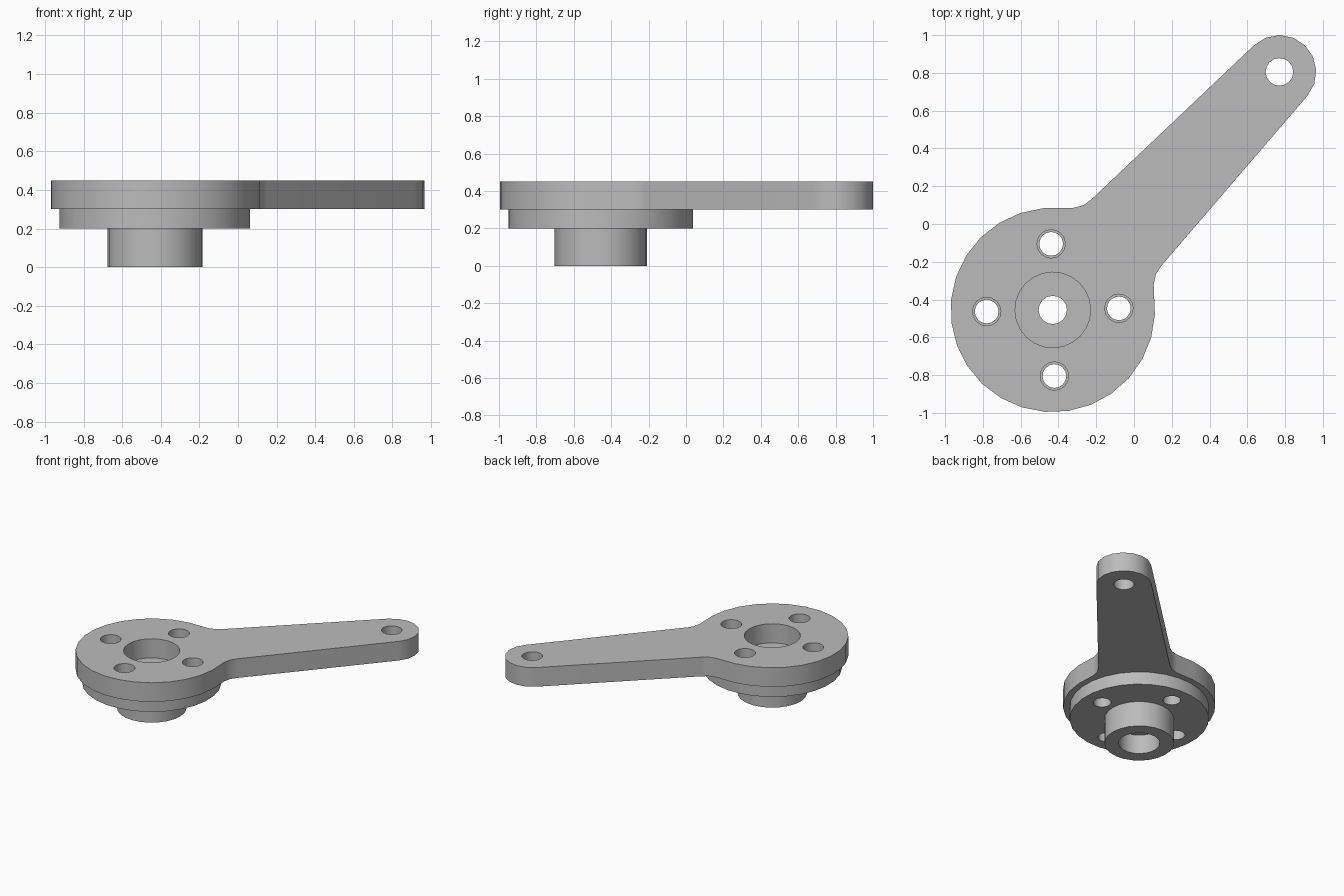
import bpy, bmesh
from math import sin, cos, radians, pi
from mathutils import Matrix

cube = bpy.data.objects.get("Cube")
if cube:
    bpy.data.objects.remove(cube)

HUB = Matrix.Translation((-0.43, -0.455, 0)) @ Matrix.Rotation(radians(46.4), 4, 'Z')
ARM = 1.74          # hub centre to tip centre
TOP, PLATE, FLANGE = 0.45, 0.3, 0.2

grey = bpy.data.materials.new("plain grey")
grey.use_nodes = True
grey.diffuse_color = (0.5, 0.5, 0.5, 1)
grey.node_tree.nodes["Principled BSDF"].inputs["Base Color"].default_value = (0.5, 0.5, 0.5, 1)


def arc(u, v, r, start, end, n):
    angles = [radians(start + (end - start) * i / n) for i in range(n + 1)]
    return [(u + r * cos(a), v + r * sin(a)) for a in angles]


def prism(name, outline, z0, z1):
    """Extrude a closed outline, drawn along the arm axis, from z0 to z1."""
    bm = bmesh.new()
    face = bm.faces.new([bm.verts.new((u, v, z0)) for u, v in outline])
    side = bmesh.ops.extrude_face_region(bm, geom=[face])["geom"]
    for v in side:
        if isinstance(v, bmesh.types.BMVert):
            v.co.z = z1
    bmesh.ops.recalc_face_normals(bm, faces=bm.faces)
    bm.transform(HUB)
    mesh = bpy.data.meshes.new(name)
    bm.to_mesh(mesh)
    bm.free()
    mesh.materials.append(grey)
    ob = bpy.data.objects.new(name, mesh)
    bpy.context.collection.objects.link(ob)
    return ob


def disc(name, u, v, r, z0, z1, n):
    return prism(name, arc(u, v, r, 0, 360, n)[:-1], z0, z1)


def combine(body, tool, operation):
    mod = body.modifiers.new(operation.lower(), 'BOOLEAN')
    mod.operation, mod.object, mod.solver = operation, tool, 'EXACT'
    bpy.context.view_layer.objects.active = body
    bpy.ops.object.modifier_apply(modifier=mod.name)
    bpy.data.objects.remove(tool)


# Plate: round hub, filleted neck, tapered arm and round tip
neck = [(0.465, 0.295), (0.515, 0.264), (0.57, 0.255)]
outline = arc(0, 0, 0.541, 49, 311, 20)
outline += [(u, -v) for u, v in neck]
outline += arc(ARM, 0, 0.195, -87, 87, 8)
outline += reversed(neck)
body = prism("lever_arm", outline, PLATE, TOP)

# Flange and boss below the hub
combine(body, disc("flange", 0, 0, 0.495, FLANGE, 0.36, 28), 'UNION')
combine(body, disc("boss", 0, 0, 0.247, 0, 0.25, 24), 'UNION')

# Central bore: wide recess above, narrow through hole, pocket below
combine(body, disc("recess", 0, 0, 0.2, PLATE, 0.5, 24), 'DIFFERENCE')
combine(body, disc("through_hole", 0, 0, 0.075, -0.1, 0.5, 16), 'DIFFERENCE')
combine(body, disc("pocket", 0, 0, 0.147, -0.1, 0.15, 20), 'DIFFERENCE')

# Four stepped bolt holes, diagonal to the arm
for i in range(4):
    a = pi / 4 + i * pi / 2
    u, v = 0.35 * cos(a), 0.35 * sin(a)
    combine(body, disc("bolt_recess", u, v, 0.075, PLATE, 0.5, 16), 'DIFFERENCE')
    combine(body, disc("bolt_hole", u, v, 0.063, 0.1, 0.5, 16), 'DIFFERENCE')

# Hole in the tip
combine(body, disc("tip_hole", ARM, 0, 0.073, 0.1, 0.6, 16), 'DIFFERENCE')

bpy.ops.object.select_all(action='DESELECT')
body.select_set(True)
bpy.context.view_layer.objects.active = body
bpy.ops.object.shade_smooth_by_angle(angle=radians(35))
